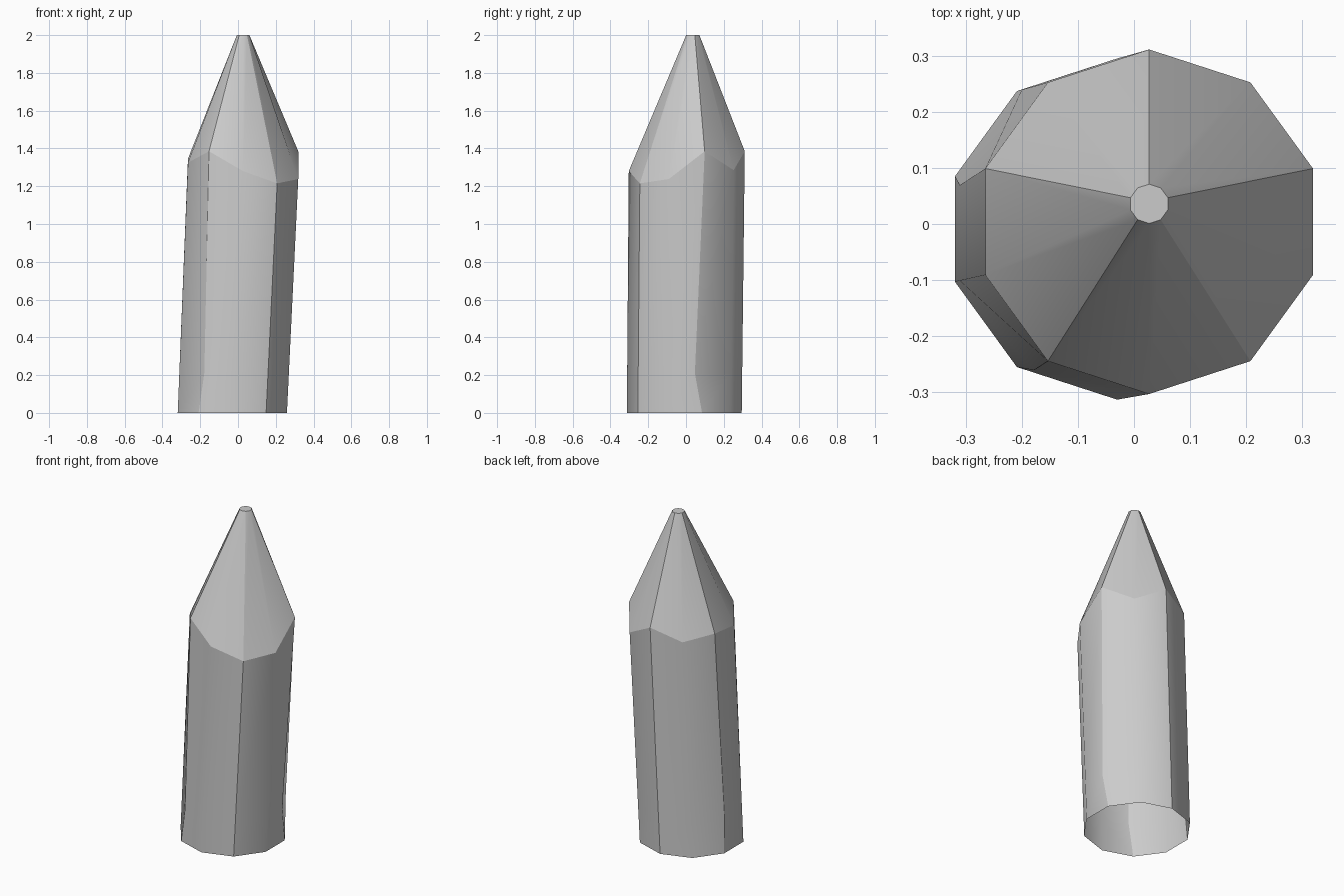
import bpy, bmesh
from math import cos, sin, radians

if "Cube" in bpy.data.objects:
    bpy.data.objects.remove(bpy.data.objects["Cube"])

SIDES = 10


def angle(i):
    return radians(18 + 36 * i)


def ring(bm, cx, cy, r, heights):
    return [bm.verts.new((cx + r * cos(angle(i)), cy + r * sin(angle(i)), heights[i]))
            for i in range(SIDES)]


bm = bmesh.new()

# Leaning ten-sided shaft, open underneath
base = ring(bm, -0.03, -0.009, 0.304, [0] * SIDES)

# Scalloped shoulder where the shaft was sharpened
shoulder_z = [1.385, 1.285, 1.385, 1.32, 1.345, 1.325, 1.385, 1.28, 1.215, 1.238]
shoulder = ring(bm, 0.027, 0.004, 0.307, shoulder_z)

# Ring just above the base, with three slightly nudged corners
low = [bm.verts.new(b.co.lerp(s.co, 0.21 / s.co.z)) for b, s in zip(base, shoulder)]
low[0].co.y -= 0.04
low[4].co.y -= 0.018
low[6].co.x += 0.022
low[6].co.y -= 0.007

# Small flat tip
tip = ring(bm, 0.027, 0.036, 0.035, [2] * SIDES)

for lower, upper in ((base, low), (low, shoulder), (shoulder, tip)):
    for i in range(SIDES):
        j = (i + 1) % SIDES
        face = bm.faces.new((lower[i], lower[j], upper[j], upper[i]))
        face.smooth = True
    # Every second upright edge is crisp
    for i in range(0, SIDES, 2):
        bm.edges.get((lower[i], upper[i])).smooth = False
bm.faces.new(tip)

# Crisp shoulder and tip outlines
for loop in (shoulder, tip):
    for i in range(SIDES):
        bm.edges.get((loop[i], loop[(i + 1) % SIDES])).smooth = False

mesh = bpy.data.meshes.new("sharpened_stake")
bm.to_mesh(mesh)
bm.free()
bpy.context.collection.objects.link(bpy.data.objects.new("sharpened_stake", mesh))
